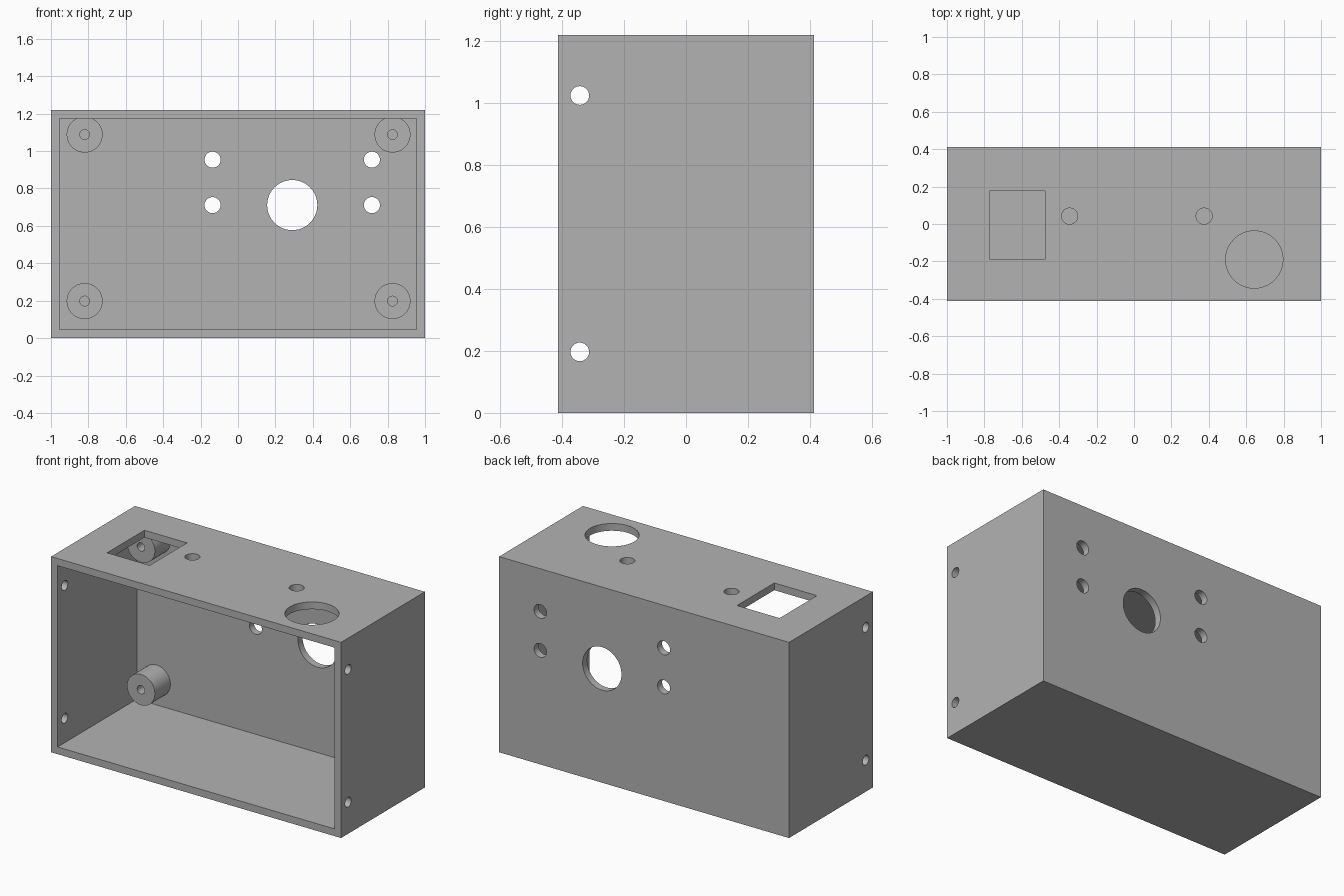
import bpy
from math import pi
from mathutils import Vector

cube = bpy.data.objects.get("Cube")
if cube:
    bpy.data.objects.remove(cube, do_unlink=True)

# Overall sizes
W, D, H, WALL = 2.0, 0.826, 1.22, 0.045
BACK = D / 2
INNER_BACK = BACK - WALL
POST_FRONT = 0.215

grey = bpy.data.materials.new("plain grey")
grey.use_nodes = True
grey.diffuse_color = (0.448, 0.448, 0.448, 1)
grey.node_tree.nodes["Principled BSDF"].inputs["Base Color"].default_value = grey.diffuse_color


def block(name, low, high):
    low, high = Vector(low), Vector(high)
    bpy.ops.mesh.primitive_cube_add(size=1, location=(low + high) / 2)
    ob = bpy.context.object
    ob.name = name
    ob.scale = high - low
    bpy.ops.object.transform_apply(location=True, rotation=True, scale=True)
    ob.data.materials.append(grey)
    return ob


def rod(name, axis, start, end, a, b, radius):
    """Cylinder along an axis; a and b are its other two coordinates in order."""
    mid = (start + end) / 2
    place = {"x": (mid, a, b), "y": (a, mid, b), "z": (a, b, mid)}[axis]
    turn = {"x": (0, pi / 2, 0), "y": (pi / 2, 0, 0), "z": (0, 0, 0)}[axis]
    bpy.ops.mesh.primitive_cylinder_add(vertices=64, radius=radius, depth=end - start,
                                        location=place, rotation=turn)
    ob = bpy.context.object
    ob.name = name
    bpy.ops.object.transform_apply(location=True, rotation=True, scale=True)
    ob.data.materials.append(grey)
    return ob


def combine(body, tool, operation):
    tool.hide_render = True
    mod = body.modifiers.new(operation.lower(), "BOOLEAN")
    mod.operation, mod.solver, mod.object = operation, "EXACT", tool
    bpy.context.view_layer.objects.active = body
    bpy.ops.object.modifier_apply(modifier=mod.name)
    bpy.data.objects.remove(tool, do_unlink=True)


# Open-fronted box
case = block("enclosure_case", (-W / 2, -BACK, 0), (W / 2, BACK, H))
combine(case, block("cavity", (-W / 2 + WALL, -BACK - 0.1, WALL),
                    (W / 2 - WALL, INNER_BACK, H - WALL)), "DIFFERENCE")

# Screw posts on the inside of the back wall, each with a blind hole
for x in (-0.82, 0.826):
    for z in (0.198, 1.088):
        combine(case, rod("post", "y", POST_FRONT, INNER_BACK + 0.02, x, z, 0.096), "UNION")
        combine(case, rod("post_hole", "y", POST_FRONT - 0.1, INNER_BACK, x, z, 0.026), "DIFFERENCE")

# Back wall: large opening and four mounting holes
holes = [rod("back_opening", "y", 0.3, 0.5, 0.29, 0.711, 0.134)]
for x in (-0.136, 0.716):
    for z in (0.711, 0.954):
        holes.append(rod("back_hole", "y", 0.3, 0.5, x, z, 0.043))

# Side walls: two screw holes near the front, through both sides
for z in (0.197, 1.025):
    holes.append(rod("side_hole", "x", -1.1, 1.1, -0.343, z, 0.03))

# Top wall: rectangular window, large round opening, two small holes
holes.append(block("top_window", (-0.77, -0.19, 1.1), (-0.476, 0.178, 1.3)))
holes.append(rod("top_opening", "z", 1.1, 1.3, 0.643, -0.19, 0.153))
for x in (-0.344, 0.375):
    holes.append(rod("top_hole", "z", 1.1, 1.3, x, 0.042, 0.043))

for hole in holes:
    combine(case, hole, "DIFFERENCE")

# Smooth the round walls, keep the edges crisp
bpy.ops.object.select_all(action="DESELECT")
case.select_set(True)
bpy.context.view_layer.objects.active = case
bpy.ops.object.shade_smooth_by_angle(angle=pi / 6)
